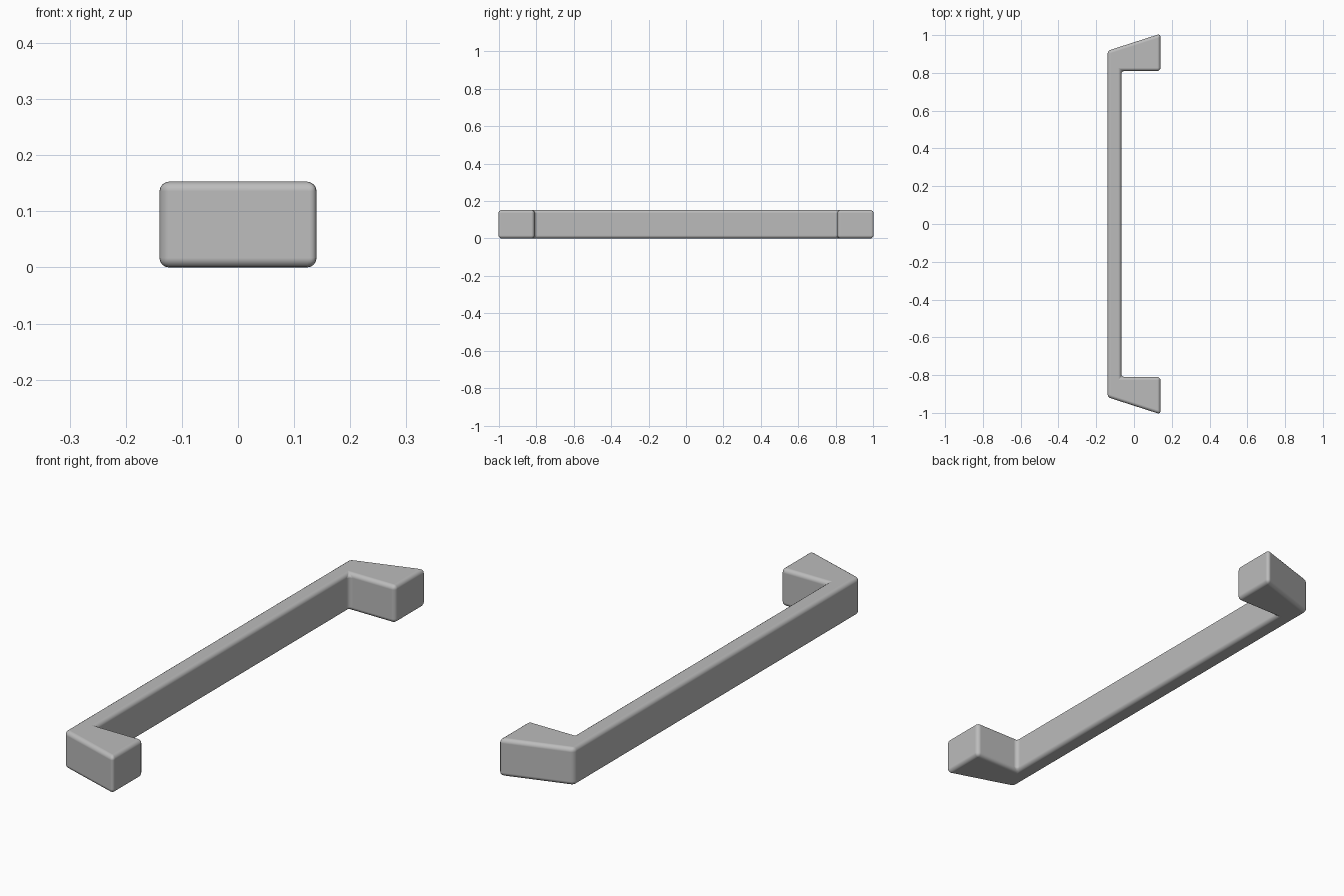
import bpy
import bmesh

cube = bpy.data.objects.get("Cube")
if cube:
    bpy.data.objects.remove(cube, do_unlink=True)

HEIGHT = 0.153
BEVEL = 0.017

# Satin grey metal
grey = bpy.data.materials.new("satin_grey")
grey.use_nodes = True
colour = (0.5, 0.5, 0.5, 1)
grey.diffuse_color = colour
grey.node_tree.nodes["Principled BSDF"].inputs["Base Color"].default_value = colour

# Plan outline of one half: grip bar, then the slanted foot; mirrored for the other
half = [(-0.14, 0.917), (0.14, 1.007), (0.14, 0.81), (-0.067, 0.81)]
outline = half + [(x, -y) for x, y in reversed(half)]

# Extrude the outline upward into a single solid handle
mesh = bpy.data.meshes.new("pull_handle")
bm = bmesh.new()
base = bm.faces.new([bm.verts.new((x, y, 0)) for x, y in outline])
top = bmesh.ops.extrude_face_region(bm, geom=[base])["geom"]
bmesh.ops.translate(bm, vec=(0, 0, HEIGHT),
                    verts=[v for v in top if isinstance(v, bmesh.types.BMVert)])
bmesh.ops.recalc_face_normals(bm, faces=bm.faces)
bm.to_mesh(mesh)
bm.free()
mesh.materials.append(grey)

handle = bpy.data.objects.new("pull_handle", mesh)
bpy.context.collection.objects.link(handle)

# Soft rounded edges with flat faces between them
mesh.polygons.foreach_set("use_smooth", [True] * len(mesh.polygons))
bevel = handle.modifiers.new("rounded_edges", "BEVEL")
bevel.width = BEVEL
bevel.segments = 4
bevel.limit_method = "ANGLE"
bevel.harden_normals = True
